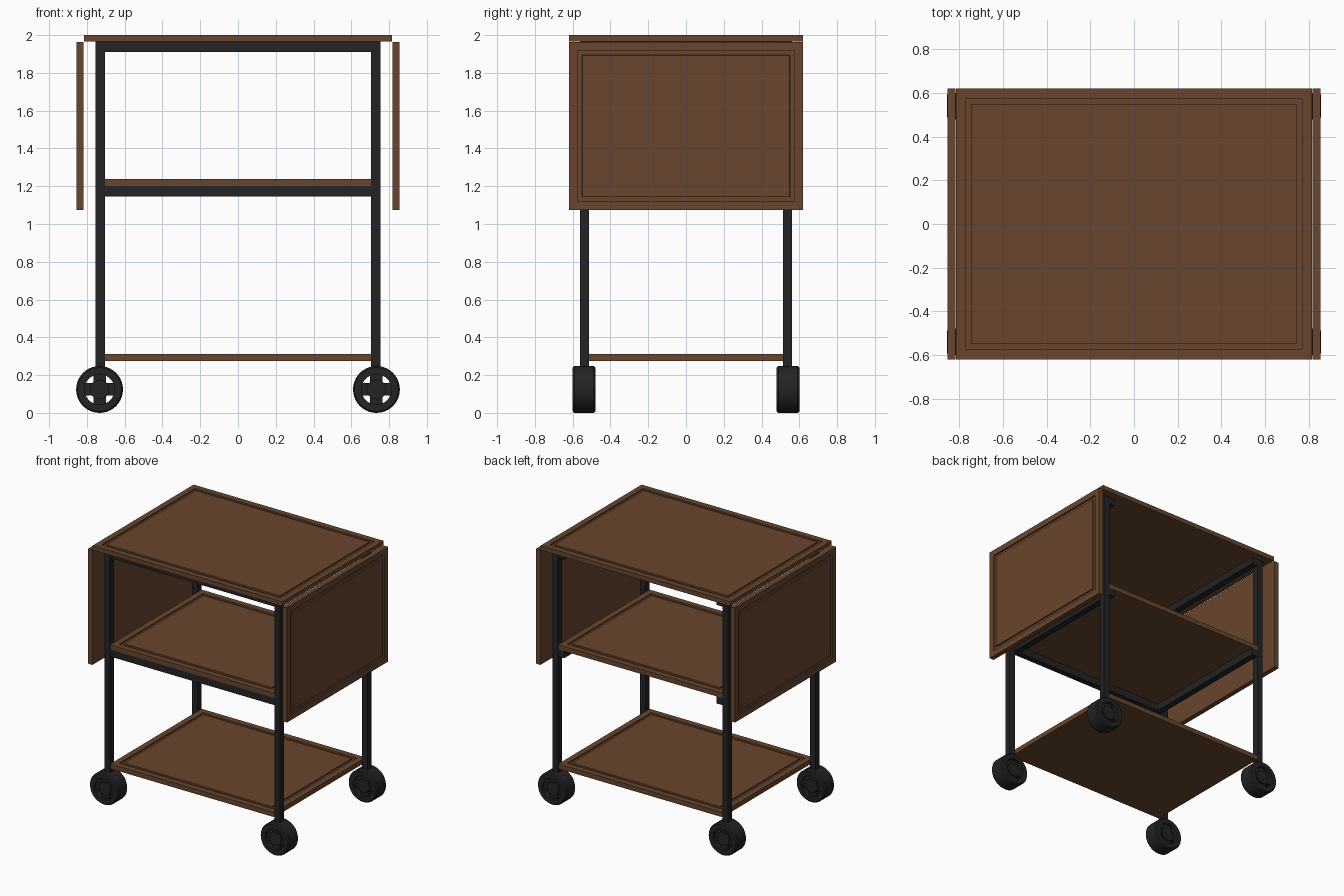
import bpy, bmesh, math
from mathutils import Vector, Matrix

if "Cube" in bpy.data.objects:
    bpy.data.objects.remove(bpy.data.objects["Cube"])


def material(name, rgb):
    m = bpy.data.materials.new(name)
    m.diffuse_color = (*rgb, 1)
    m.use_nodes = True
    m.node_tree.nodes["Principled BSDF"].inputs["Base Color"].default_value = m.diffuse_color
    return m


WOOD = material("brown wood", (0.14, 0.06, 0.026))
BLACK = material("black metal", (0.017, 0.017, 0.018))


def finish(name, bm, mat):
    bmesh.ops.recalc_face_normals(bm, faces=bm.faces[:])
    me = bpy.data.meshes.new(name)
    bm.to_mesh(me)
    bm.free()
    me.materials.append(mat)
    ob = bpy.data.objects.new(name, me)
    bpy.context.scene.collection.objects.link(ob)
    return ob


def add_box(bm, lo, hi):
    lo, hi = Vector(lo), Vector(hi)
    mat = Matrix.Translation((lo + hi) / 2) @ Matrix.Diagonal((*(hi - lo), 1))
    bmesh.ops.create_cube(bm, size=1, matrix=mat)


def box(name, lo, hi, mat):
    bm = bmesh.new()
    add_box(bm, lo, hi)
    return finish(name, bm, mat)


def panel(name, lo, hi, direction):
    """Wooden board with a frame groove cut in the face looking along direction."""
    bm = bmesh.new()
    add_box(bm, lo, hi)
    bm.normal_update()
    d = Vector(direction)
    face = max(bm.faces, key=lambda f: f.normal.dot(d))

    def inset(t, move=0.0):
        bmesh.ops.inset_region(bm, faces=[face], thickness=t, use_even_offset=True)
        for v in face.verts:
            v.co += d * move

    inset(0.045)
    inset(0.001, -0.01)
    inset(0.024)
    inset(0.001, 0.01)
    return finish(name, bm, WOOD)


def wheel(name, x, y):
    r, half, z = 0.124, 0.061, 0.124
    bm = bmesh.new()
    # tyre: ring profile (radius, offset along the axle) spun round the axle
    profile = [(0.08, -half), (r - 0.008, -half), (r, -half + 0.01),
               (r, half - 0.01), (r - 0.008, half), (0.08, half)]
    verts = [bm.verts.new((pr, py, 0)) for pr, py in profile]
    edges = [bm.edges.new((verts[i], verts[(i + 1) % 6])) for i in range(6)]
    bmesh.ops.spin(bm, geom=verts + edges, cent=(0, 0, 0), axis=(0, 1, 0),
                   angle=math.tau, steps=40, use_merge=True)
    bmesh.ops.remove_doubles(bm, verts=bm.verts[:], dist=1e-5)
    # hub and four spokes
    bmesh.ops.create_cone(bm, cap_ends=True, segments=32, radius1=0.052, radius2=0.052,
                          depth=0.1, matrix=Matrix.Rotation(math.pi / 2, 4, 'X'))
    add_box(bm, (-0.085, -0.04, -0.033), (0.085, 0.04, 0.033))
    add_box(bm, (-0.033, -0.04, -0.085), (0.033, 0.04, 0.085))
    bmesh.ops.translate(bm, verts=bm.verts[:], vec=(x, y, z))
    ob = finish(name, bm, BLACK)
    bpy.ops.object.select_all(action='DESELECT')
    bpy.context.view_layer.objects.active = ob
    ob.select_set(True)
    bpy.ops.object.shade_smooth_by_angle(angle=math.radians(30))


# wooden top and two shelves
panel("table_top", (-0.815, -0.62, 1.965), (0.815, 0.62, 2.0), (0, 0, 1))
panel("middle_shelf", (-0.705, -0.56, 1.2), (0.705, 0.56, 1.237), (0, 0, 1))
panel("bottom_shelf", (-0.705, -0.56, 0.275), (0.705, 0.56, 0.312), (0, 0, 1))

# hanging side leaves
panel("left_leaf", (-0.855, -0.62, 1.073), (-0.817, 0.62, 1.964), (-1, 0, 0))
panel("right_leaf", (0.817, -0.62, 1.073), (0.855, 0.62, 1.964), (1, 0, 0))

# legs and wheels
for sx, side in ((-1, "left"), (1, "right")):
    for sy, end in ((-1, "front"), (1, "back")):
        cx, cy = sx * 0.73, sy * 0.537
        box(f"{end}_{side}_leg", (cx - 0.025, cy - 0.024, 0.2),
            (cx + 0.025, cy + 0.024, 1.965), BLACK)
        wheel(f"{end}_{side}_wheel", sx * 0.733, sy * 0.54)

# frame rails under the top and the middle shelf: front and both sides, open at the back
for level, z0, z1 in (("top", 1.91, 1.965), ("middle", 1.145, 1.2)):
    box(f"{level}_front_rail", (-0.705, -0.56, z0), (0.705, -0.513, z1), BLACK)
    for sx, side in ((-1, "left"), (1, "right")):
        a, b = sorted((sx * 0.655, sx * 0.705))
        box(f"{level}_{side}_rail", (a, -0.513, z0), (b, 0.56, z1), BLACK)
